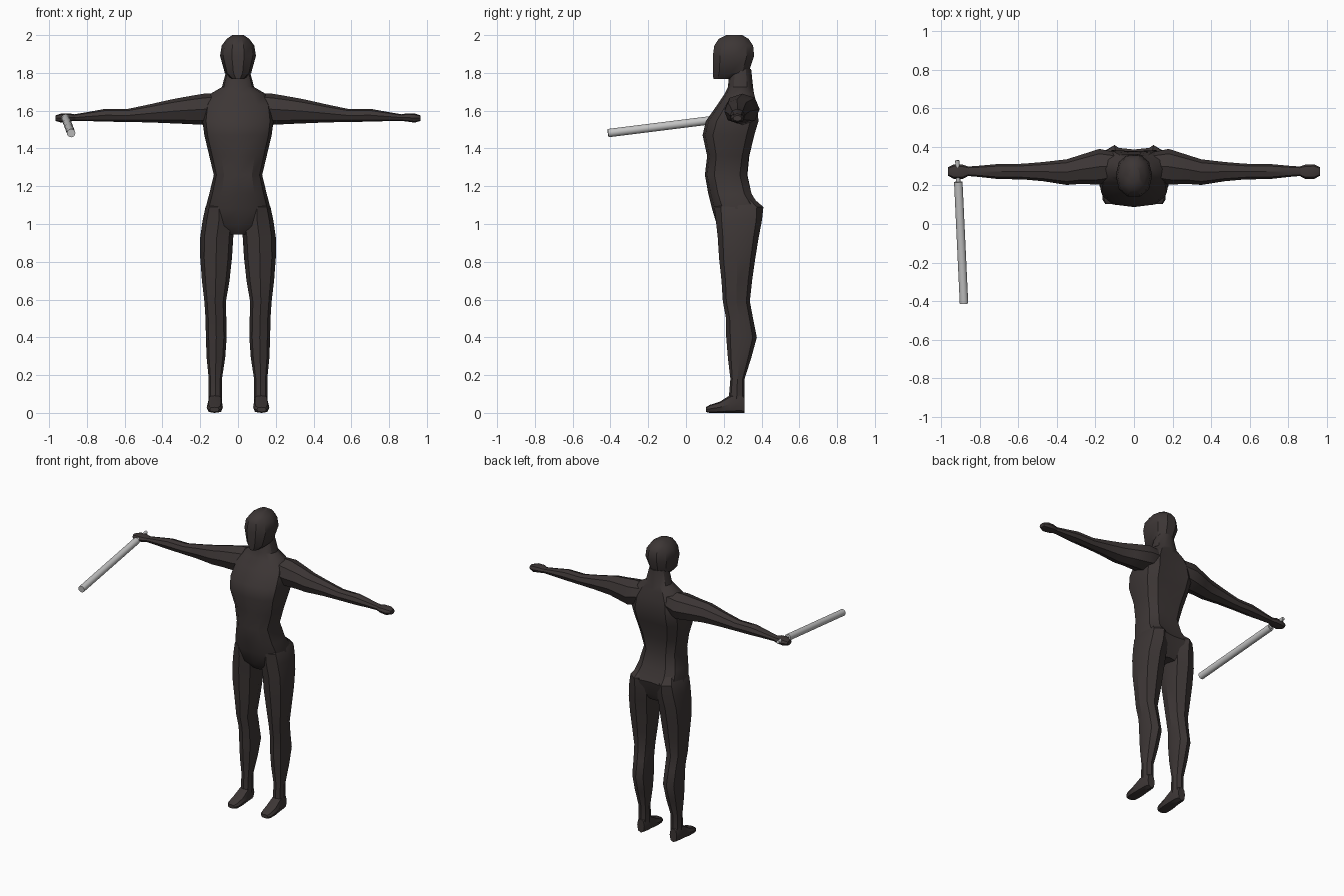
import bpy, bmesh, math
from mathutils import Vector


def material(name, rgb):
    m = bpy.data.materials.new(name)
    m.diffuse_color = (*rgb, 1)
    return m


DARK = material("dark brown", (0.046, 0.037, 0.036))
GREY = material("light grey", (0.55, 0.55, 0.55))


def spow(v, e):
    return math.copysign(abs(v) ** e, v) if abs(v) > 1e-6 else 0.0


def loft(name, rings, place, n=8, side=1, groove=()):
    """Skin rings (t, a0, a1, b0, b1, power); place(t, a, b) gives a point."""
    bm = bmesh.new()
    loops = []
    for i, (t, a0, a1, b0, b1, p) in enumerate(rings):
        loop = []
        for k in range(n):
            ang = 2 * math.pi * k / n
            a = (a0 + a1) / 2 + (a1 - a0) / 2 * spow(math.cos(ang), 2 / p)
            b = (b0 + b1) / 2 + (b1 - b0) / 2 * spow(math.sin(ang), 2 / p)
            if groove and k == n // 4:
                b -= groove[i]
            x, y, z = place(t, a, b)
            loop.append(bm.verts.new((x * side, y, z)))
        loops.append(loop)
    for l0, l1 in zip(loops, loops[1:]):
        for k in range(n):
            bm.faces.new((l0[k], l0[(k + 1) % n], l1[(k + 1) % n], l1[k]))
    bm.faces.new(loops[0])
    bm.faces.new(loops[-1])
    bmesh.ops.recalc_face_normals(bm, faces=bm.faces[:])
    me = bpy.data.meshes.new(name)
    bm.to_mesh(me)
    bm.free()
    ob = bpy.data.objects.new(name, me)
    bpy.context.collection.objects.link(ob)
    finish(ob, DARK)


def finish(ob, mat):
    ob.data.materials.append(mat)
    bpy.ops.object.select_all(action='DESELECT')
    ob.select_set(True)
    bpy.context.view_layer.objects.active = ob
    bpy.ops.object.shade_smooth_by_angle(angle=math.radians(32))


def upright(t, a, b):
    return a, b, t


def sideways(t, a, b):
    return t, a, b


# torso and neck: height, half width, front, back, squareness, spine groove
torso = [
    (0.945, 0.07, 0.20, 0.35, 2.2, 0.0),
    (0.99, 0.165, 0.165, 0.385, 2.4, 0.02),
    (1.08, 0.173, 0.138, 0.412, 2.6, 0.025),
    (1.16, 0.152, 0.118, 0.36, 2.5, 0.015),
    (1.26, 0.128, 0.10, 0.335, 2.5, 0.01),
    (1.36, 0.152, 0.112, 0.345, 2.6, 0.01),
    (1.47, 0.178, 0.088, 0.375, 2.9, 0.015),
    (1.545, 0.188, 0.105, 0.398, 2.8, 0.02),
    (1.63, 0.18, 0.165, 0.388, 2.5, 0.02),
    (1.69, 0.145, 0.205, 0.37, 2.2, 0.01),
    (1.725, 0.085, 0.222, 0.355, 2.2, 0.0),
    (1.82, 0.06, 0.23, 0.345, 2.0, 0.0),
]
loft("torso", [(z, -w, w, f, b, p) for z, w, f, b, p, g in torso],
     upright, 12, groove=[r[5] for r in torso])

# head with flat jaw
head = [
    (1.768, 0.034, 0.142, 0.27, 2.2),
    (1.80, 0.07, 0.138, 0.335, 2.2),
    (1.89, 0.095, 0.137, 0.366, 2.2),
    (1.945, 0.086, 0.145, 0.36, 2.2),
    (1.98, 0.06, 0.17, 0.335, 2.1),
    (2.0, 0.03, 0.21, 0.30, 2.0),
]
loft("head", [(z, -w, w, f, b, p) for z, w, f, b, p in head], upright, 10)

# limbs, mirrored left and right
leg = [
    (0.06, 0.085, 0.155, 0.225, 0.31, 2.3),
    (0.18, 0.085, 0.155, 0.235, 0.31, 2.2),
    (0.29, 0.068, 0.166, 0.222, 0.345, 2.2),
    (0.40, 0.06, 0.17, 0.213, 0.375, 2.2),
    (0.50, 0.062, 0.172, 0.212, 0.355, 2.2),
    (0.59, 0.064, 0.178, 0.195, 0.338, 2.3),
    (0.70, 0.045, 0.191, 0.188, 0.35, 2.3),
    (0.82, 0.032, 0.2, 0.175, 0.367, 2.4),
    (0.93, 0.025, 0.2, 0.168, 0.385, 2.4),
    (1.02, 0.015, 0.187, 0.158, 0.402, 2.4),
    (1.09, 0.03, 0.172, 0.15, 0.41, 2.2),
    (1.15, 0.05, 0.13, 0.19, 0.34, 2.0),
]
foot = [
    (0.105, 0.10, 0.15, 0.005, 0.03, 2.6),
    (0.125, 0.085, 0.163, 0.0, 0.042, 2.8),
    (0.18, 0.08, 0.166, 0.0, 0.06, 2.8),
    (0.235, 0.083, 0.16, 0.0, 0.095, 2.8),
    (0.285, 0.085, 0.157, 0.0, 0.11, 2.8),
    (0.31, 0.095, 0.148, 0.0, 0.09, 2.6),
]
arm = [
    (0.08, 0.23, 0.37, 1.56, 1.69, 2.2),
    (0.18, 0.205, 0.39, 1.525, 1.69, 2.2),
    (0.28, 0.208, 0.358, 1.53, 1.673, 2.2),
    (0.35, 0.203, 0.336, 1.533, 1.66, 2.2),
    (0.47, 0.222, 0.322, 1.538, 1.633, 2.2),
    (0.58, 0.232, 0.313, 1.54, 1.61, 2.2),
    (0.70, 0.233, 0.312, 1.542, 1.61, 2.2),
    (0.80, 0.244, 0.303, 1.545, 1.592, 2.2),
    (0.87, 0.25, 0.298, 1.546, 1.58, 2.2),
]
hand = [
    (0.86, 0.25, 0.298, 1.546, 1.58, 2.2),
    (0.89, 0.234, 0.308, 1.543, 1.585, 2.4),
    (0.935, 0.234, 0.31, 1.537, 1.585, 2.4),
    (0.965, 0.25, 0.295, 1.545, 1.575, 2.4),
]


def along_y(t, a, b):
    return a, t, b


for label, s in (("left", 1), ("right", -1)):
    loft(label + "_leg", leg, upright, 8, s)
    loft(label + "_foot", foot, along_y, 8, s)
    loft(label + "_arm", arm, sideways, 8, s)
    loft(label + "_hand", hand, sideways, 8, s)


def rod(name, p, q, radius):
    p, q = Vector(p), Vector(q)
    bpy.ops.mesh.primitive_cylinder_add(vertices=16, radius=radius,
                                        depth=(q - p).length, location=(p + q) / 2)
    ob = bpy.context.object
    ob.name = name
    ob.rotation_euler = (q - p).to_track_quat('Z', 'Y').to_euler()
    finish(ob, GREY)


# baton held in the right hand, with a thinner grip
tail, tip = Vector((-0.918, 0.33, 1.574)), Vector((-0.883, -0.413, 1.481))
collar = tail.lerp(tip, 0.15)
rod("baton_grip", tail, collar, 0.011)
rod("baton_shaft", collar, tip, 0.022)
